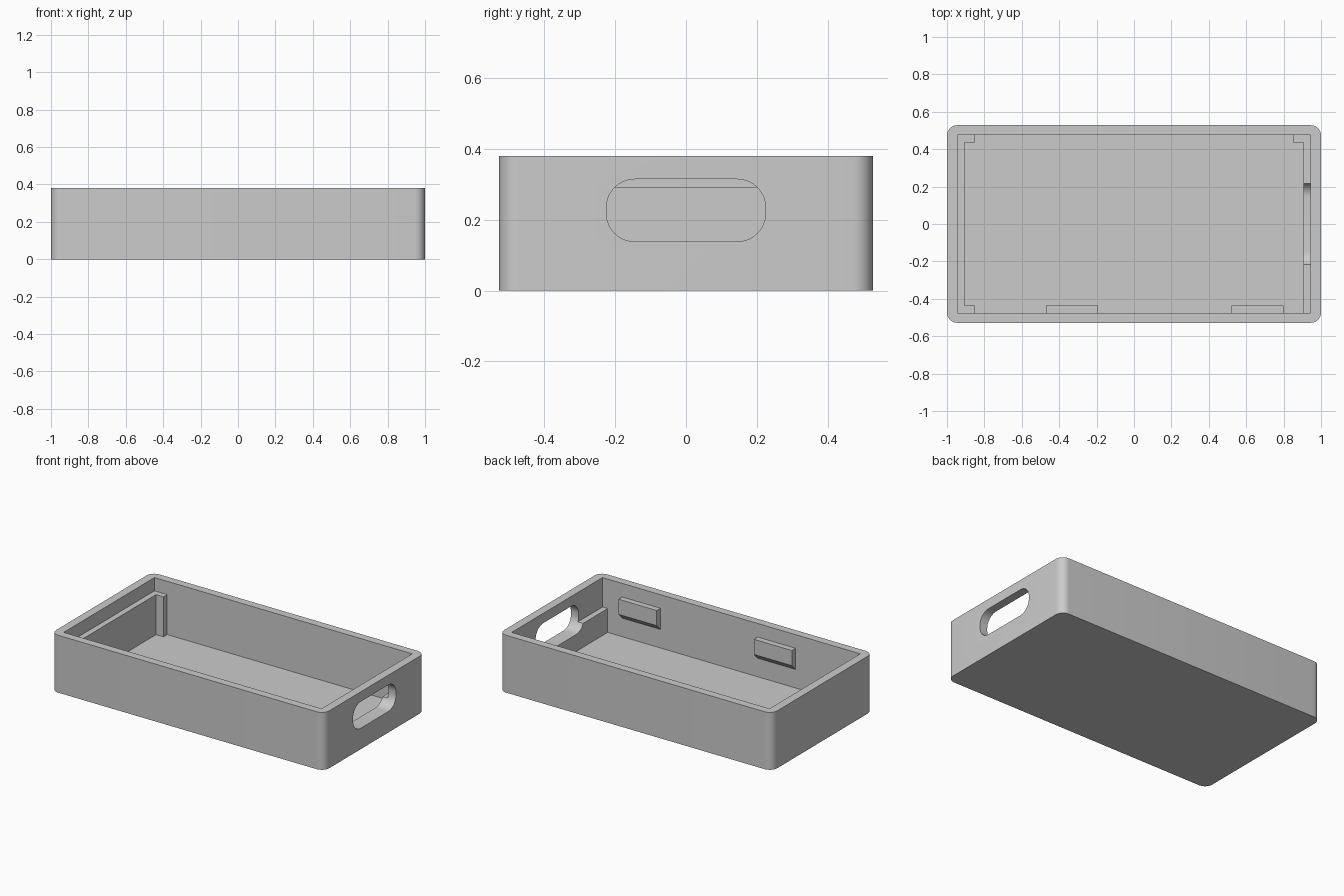
import bpy, bmesh
from math import cos, sin, pi
from mathutils import Vector

cube = bpy.data.objects.get("Cube")
if cube:
    bpy.data.objects.remove(cube, do_unlink=True)

grey = bpy.data.materials.new("light_grey")
grey.use_nodes = True
grey.diffuse_color = (0.6, 0.6, 0.6, 1)
bsdf = next(n for n in grey.node_tree.nodes if n.type == 'BSDF_PRINCIPLED')
bsdf.inputs["Base Color"].default_value = grey.diffuse_color

# Main dimensions
HALF_X, HALF_Y, HEIGHT = 1.0, 0.528, 0.38
IN_X, IN_Y, FLOOR = 0.944, 0.475, 0.027
LEDGE_X, POST_X, POST_Y = 0.906, 0.851, 0.436
LEFT_TOP, RIGHT_TOP = 0.185, 0.292
EMBED = 0.01


def rounded(u, v, r, cv=0.0, steps=10):
    """Outline of a rounded rectangle with half sizes u, v."""
    pts = []
    for q, (su, sv) in enumerate([(1, 1), (-1, 1), (-1, -1), (1, -1)]):
        for i in range(steps + 1):
            a = (q + i / steps) * pi / 2
            pts.append((su * (u - r) + r * cos(a), cv + sv * (v - r) + r * sin(a)))
    return pts


def prism(name, outline, lo, hi, axis='z'):
    """Extrude a 2D outline along one axis."""
    place = {'z': lambda a, b, t: (a, b, t), 'x': lambda a, b, t: (t, a, b)}[axis]
    step = Vector(place(0, 0, hi - lo))
    bm = bmesh.new()
    face = bm.faces.new([bm.verts.new(place(a, b, lo)) for a, b in outline])
    out = bmesh.ops.extrude_face_region(bm, geom=[face], use_keep_orig=True)
    top = [g for g in out['geom'] if isinstance(g, bmesh.types.BMVert)]
    bmesh.ops.translate(bm, verts=top, vec=step)
    bmesh.ops.recalc_face_normals(bm, faces=bm.faces)
    mesh = bpy.data.meshes.new(name)
    bm.to_mesh(mesh)
    bm.free()
    mesh.materials.append(grey)
    ob = bpy.data.objects.new(name, mesh)
    bpy.context.collection.objects.link(ob)
    return ob


def box(name, x, y, z):
    outline = [(x[0], y[0]), (x[1], y[0]), (x[1], y[1]), (x[0], y[1])]
    return prism(name, outline, z[0], z[1])


def cut(target, cutter):
    mod = target.modifiers.new("cut", 'BOOLEAN')
    mod.operation = 'DIFFERENCE'
    mod.solver = 'EXACT'
    mod.object = cutter
    with bpy.context.temp_override(object=target, active_object=target):
        bpy.ops.object.modifier_apply(modifier=mod.name)


# Tray shell with rounded outer corners and a square cavity
shell = prism("tray_shell", rounded(HALF_X, HALF_Y, 0.055), 0, HEIGHT)
cavity = box("cavity_cutter", (-IN_X, IN_X), (-IN_Y, IN_Y), (FLOOR, HEIGHT + 0.1))
cut(shell, cavity)

# Support ledges along both short walls; the +x one is lower
parts = [shell]
for name, side, top in (("left_ledge", 1, LEFT_TOP), ("right_ledge", -1, RIGHT_TOP)):
    xs = sorted((side * LEDGE_X, side * (IN_X + EMBED)))
    parts.append(box(name, xs, (-IN_Y - EMBED, IN_Y + EMBED), (FLOOR - EMBED, top)))

# Handle slot through the +x wall and its ledge
slot = prism("handle_cutter", rounded(0.225, 0.088, 0.08, cv=0.227), 0.8, 1.2, 'x')
for ob in parts[:2]:
    cut(ob, slot)
for helper in (cavity, slot):
    bpy.data.objects.remove(helper, do_unlink=True)

# Corner posts beside the ledges
for name, sx, sy, top in (("back_left_post", 1, 1, LEFT_TOP),
                          ("back_right_post", -1, 1, RIGHT_TOP),
                          ("front_right_post", -1, -1, RIGHT_TOP)):
    xs = sorted((sx * POST_X, sx * LEDGE_X))
    ys = sorted((sy * POST_Y, sy * (IN_Y + EMBED)))
    parts.append(box(name, xs, ys, (FLOOR - EMBED, top)))

# Retaining tabs on the inside of the front wall, chamfered underneath
tab = [(-IN_Y - EMBED, 0.29), (-POST_Y, 0.29), (-POST_Y, 0.19),
       (-IN_Y, 0.15), (-IN_Y - EMBED, 0.15)]
parts.append(prism("left_tab", tab, 0.52, 0.8, 'x'))
parts.append(prism("right_tab", tab, -0.47, -0.192, 'x'))

# Smooth the rounded corners, keep the edges crisp
bpy.ops.object.select_all(action='DESELECT')
for ob in parts:
    ob.select_set(True)
bpy.context.view_layer.objects.active = shell
bpy.ops.object.shade_smooth_by_angle()
